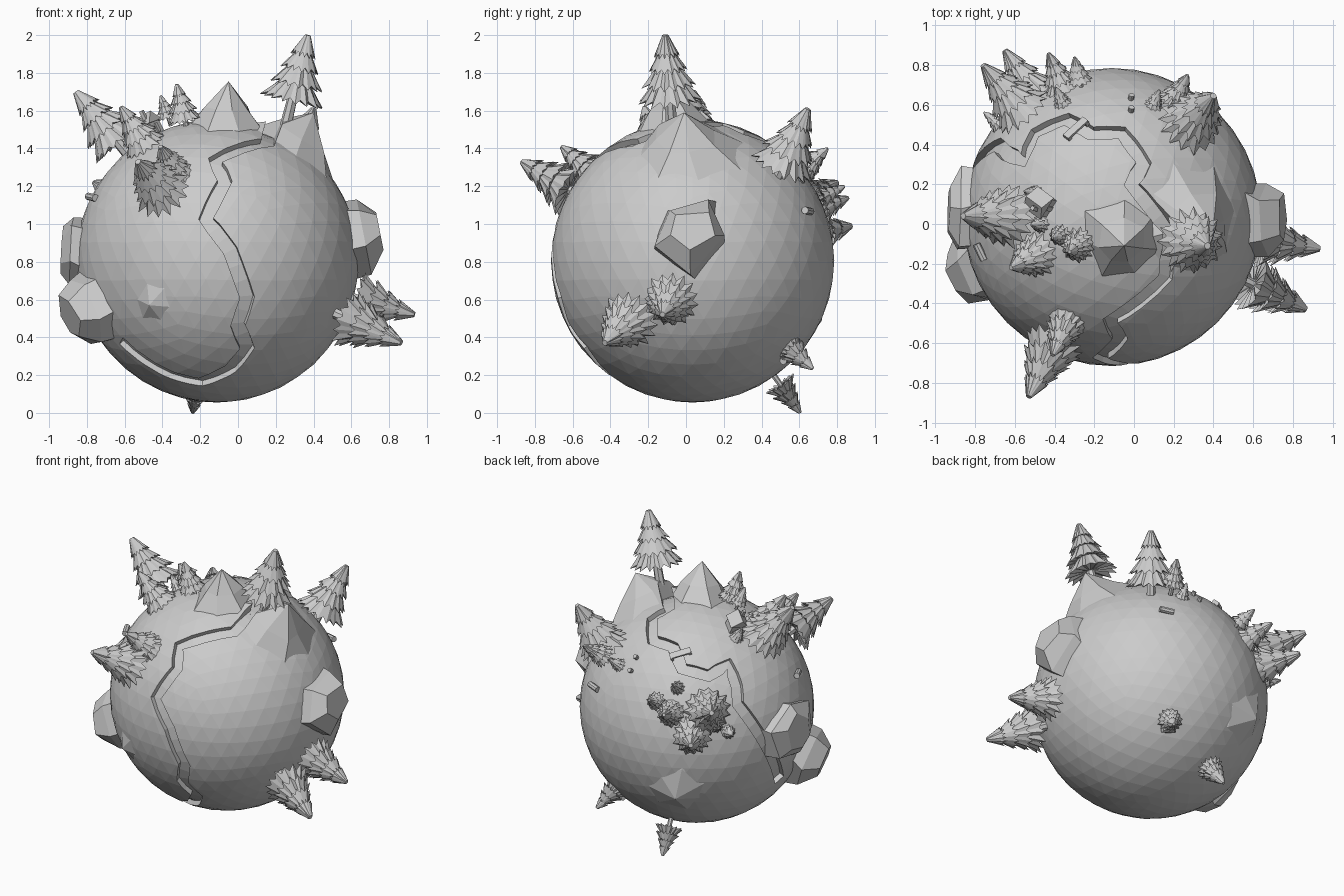
import bpy, bmesh, math, random
from mathutils import Vector, Matrix

if "Cube" in bpy.data.objects:
    bpy.data.objects.remove(bpy.data.objects["Cube"])

C = Vector((-0.11, 0.035, 0.805))   # planet centre
R = 0.75
UP = Vector((0, 0, 1))


def frame(origin, direction, spin=0.0):
    q = Vector(direction).to_track_quat('Z', 'Y')
    return Matrix.Translation(origin) @ q.to_matrix().to_4x4() @ Matrix.Rotation(spin, 4, 'Z')


def finish(bm, name):
    bmesh.ops.recalc_face_normals(bm, faces=bm.faces)
    me = bpy.data.meshes.new(name)
    bm.to_mesh(me)
    bm.free()
    ob = bpy.data.objects.new(name, me)
    bpy.context.collection.objects.link(ob)
    return ob


def skin(bm, rows):
    """Quads between rows of verts, with capped ends."""
    n = len(rows[0])
    for lo, hi in zip(rows, rows[1:]):
        for k in range(n):
            j = (k + 1) % n
            bm.faces.new((lo[k], lo[j], hi[j], hi[k]))
    bm.faces.new(rows[0][::-1])
    bm.faces.new(rows[-1])


def loft(name, mat, rings, n, jitter=0.0, seed=0):
    """Skin of (radius, height, jag) rings."""
    rnd = random.Random(seed)
    bm = bmesh.new()
    rows = []
    for r, h, jag in rings:
        row = []
        for k in range(n):
            a = 2 * math.pi * (k + rnd.uniform(-jitter, jitter)) / n
            rr = r * (1 + rnd.uniform(-jitter, jitter))
            hh = h
            if jag:
                rr *= 1.04 if k % 2 else 0.82
                hh += -jag if k % 2 else jag
            row.append(bm.verts.new(mat @ Vector((rr * math.cos(a), rr * math.sin(a), hh))))
        rows.append(row)
    skin(bm, rows)
    bmesh.ops.remove_doubles(bm, verts=bm.verts, dist=0.0004)
    return finish(bm, name)


def box(bm, mat, size, pos):
    m = mat @ Matrix.Translation(pos) @ Matrix.Diagonal((*size, 1))
    bmesh.ops.create_cube(bm, size=1, matrix=m)


# outward direction of a ground point seen from the top or from the front
def on_top(x, y):
    dx, dy = x - C.x, y - C.y
    return Vector((dx, dy, math.sqrt(max(R * R - dx * dx - dy * dy, 0)))).normalized()


def on_front(x, z):
    dx, dz = x - C.x, z - C.z
    return Vector((dx, -math.sqrt(max(R * R - dx * dx - dz * dz, 0)), dz)).normalized()


# river course: left flank, over the top, down the front
path = [Vector((-.67, .04, -.33)).normalized(), Vector((-.57, .36, .3)).normalized()]
path += [on_top(*p) for p in ((-.65, .36), (-.56, .32), (-.5, .46), (-.34, .53), (-.22, .46), (-.06, .46),
                              (.05, .31), (-.01, .2), (.17, -.03), (.16, -.27))]
path += [on_front(*p) for p in ((-.12, 1.34), (-.07, 1.23), (-.17, 1.03), (-.04, .86), (.05, .61), (0, .46),
                                (.05, .34), (-.04, .23), (-.2, .16), (-.36, .2), (-.62, .38))]
pts = []
for a, b in zip(path, path[1:]):
    steps = max(1, math.ceil(a.angle(b) / 0.13))
    pts += [a.slerp(b, i / steps) for i in range(steps)]
pts.append(path[-1])

bm = bmesh.new()
rows = []
for i, p in enumerate(pts):
    t = pts[min(i + 1, len(pts) - 1)] - pts[max(i - 1, 0)]
    side = p.cross(t).normalized() * 0.038
    rows.append([bm.verts.new(C + p * rad + side * s)
                 for rad, s in ((R - .035, -1), (R - .035, 1), (R + .2, 1.2), (R + .2, -1.2))])
skin(bm, rows)
cutter = finish(bm, "river_cutter")
cutter.hide_render = True


def carve(ob):
    mod = ob.modifiers.new("river", 'BOOLEAN')
    mod.operation = 'DIFFERENCE'
    mod.solver = 'EXACT'
    mod.object = cutter
    carved = bpy.data.meshes.new_from_object(ob.evaluated_get(bpy.context.evaluated_depsgraph_get()))
    ob.modifiers.clear()
    if len(carved.polygons) > 4:
        ob.data = carved


# planet
bm = bmesh.new()
bmesh.ops.create_icosphere(bm, subdivisions=4, radius=R, matrix=Matrix.Translation(C))
carve(finish(bm, "planet"))


# mountains: peak position, base radius
def mountain(name, peak, r, n, seed):
    d = Vector(peak) - C
    base = math.sqrt(R * R - r * r) - 0.03
    h = d.length - base
    return loft(name, frame(C + d.normalized() * base, d, seed),
                [(r, 0, 0), (r * .52, h * .5, 0), (0, h, 0)], n, 0.12, seed)


carve(mountain("mountain_top", (-.05, -.11, 1.755), .23, 7, 2))
carve(mountain("mountain_right", (.40, -.01, 1.59), .33, 8, 5))
mountain("hill_back_right", (.27, .48, 1.27), .15, 6, 3)
mountain("hill_back_left", (-.42, .72, .49), .34, 7, 4)
mountain("hill_front", (-.47, -.62, .57), .26, 6, 6)
bpy.data.objects.remove(cutter)


# boulders: direction, radius, height above the ground
def boulder(name, d, r, h, n, seed):
    d = Vector(d).normalized()
    loft(name, frame(C + d * R, d, seed),
         [(r * 1.1, -.1, 0), (r, h * .3, 0), (r * .62, h, 0)], n, 0.16, seed)


boulder("boulder_right", (.77, 0, .15), .20, .125, 5, 1)
boulder("boulder_left_low", (-.72, -.28, -.28), .20, .14, 6, 2)
boulder("boulder_left_high", (-.8, .03, .04), .21, .075, 6, 7)


# pines: jagged tiers growing outward from the planet, ending at the tip
def pine(name, tip, r, lean=0.0):
    axis = (tip - C).normalized() + UP * lean
    L = 2.3 * r
    m = frame(tip - axis.normalized() * L, axis)
    rings = []
    for rf, hf in ((1, .05), (.86, .28), (.64, .51), (.42, .72)):
        rk, hk = r * rf, L * hf
        rings += [(rk * (.58 if rf < 1 else .2), hk + .03 * L, 0), (rk, hk, .035 * L)]
    rings.append((r * .1, L, 0))
    loft(name + "_crown", m, rings, 30 if r > .07 else 22, 0.06, len(name))
    loft(name + "_trunk", m, [(r * .2, -.35 * L, 0), (r * .17, .1 * L, 0)], 7)


groves = {
    ("summit", .6): ((.37, -.11, 2, .16),),
    ("right", 0): ((.935, -.125, .52, .14), (.865, -.43, .37, .15)),
    ("front", 0): ((-.53, -.87, 1.33, .15), (-.41, -.66, 1.41, .11)),
    ("left", 0): ((-.86, .04, 1.7, .16), (-.62, -.22, 1.62, .115), (-.325, -.14, 1.74, .088), (-.41, -.07, 1.68, .055)),
    ("ridge", .5): ((.4, .645, 1.61, .16),),
    ("back_right", 0): ((.27, .75, 1.4, .08),),
    ("back_left", 0): ((-.76, .8, 1.22, .15), (-.65, .875, .99, .145), (-.43, .86, 1.14, .095), (-.3, .84, 1.2, .062)),
    ("bottom", 0): ((-.24, .605, 0, .085), (.23, .67, .233, .09)),
}
for (grove, lean), trees in groves.items():
    for i, (tx, ty, tz, r) in enumerate(trees):
        pine(f"pine_{grove}_{i}", Vector((tx, ty, tz)), r, lean)

# saplings
for i, p in enumerate(((-.5, .15), (-.47, 0), (.1, .6), (-.36, .61), (-.68, .5), (-.62, .55))):
    pine(f"sapling_{i}", C + on_top(*p) * (R + .1), .047)

# logs lying on the ground
for i, p in enumerate(((-.77, -.14, 1.14), (.24, .6, 1.05), (.15, .52, .29))):
    d = (Vector(p) - C).normalized()
    loft(f"log_{i}", frame(C + d * (R + .015), d.cross(UP) + d * .2), [(.02, -.045, 0), (.02, .045, 0)], 8)

# pair of stumps
for i, y in enumerate((.57, .63)):
    d = on_top(-.015, y)
    loft(f"stump_{i}", frame(C + d * R, d), [(.015, -.01, 0), (.015, .025, 0)], 8)

# cabin with gable roof, chimney and door
d = on_top(-.45, .10)
m = frame(C + d * (R - .01), d, -.4)
bm = bmesh.new()
box(bm, m, (.10, .09, .08), (0, 0, .04))
box(bm, m, (.025, .012, .05), (0, .046, .035))
box(bm, m, (.02, .02, .06), (.025, .02, .12))
finish(bm, "cabin")
bm = bmesh.new()
skin(bm, [[bm.verts.new(m @ Vector((x, y, z))) for x, z in ((-.065, .07), (.065, .07), (0, .13))]
          for y in (-.055, .055)])
finish(bm, "cabin_roof")

# bridge over the river
d = on_top(-.29, .475)
y = Vector((.6, .8, 0))
y = (y - d * y.dot(d)).normalized()
m = Matrix((y.cross(d), y, d)).transposed().to_4x4()
m.translation = C + d * R
bm = bmesh.new()
box(bm, m, (.04, .14, .014), (0, 0, .012))
for s in (-1, 1):
    box(bm, m, (.044, .02, .03), (0, .06 * s, 0))
finish(bm, "bridge")
